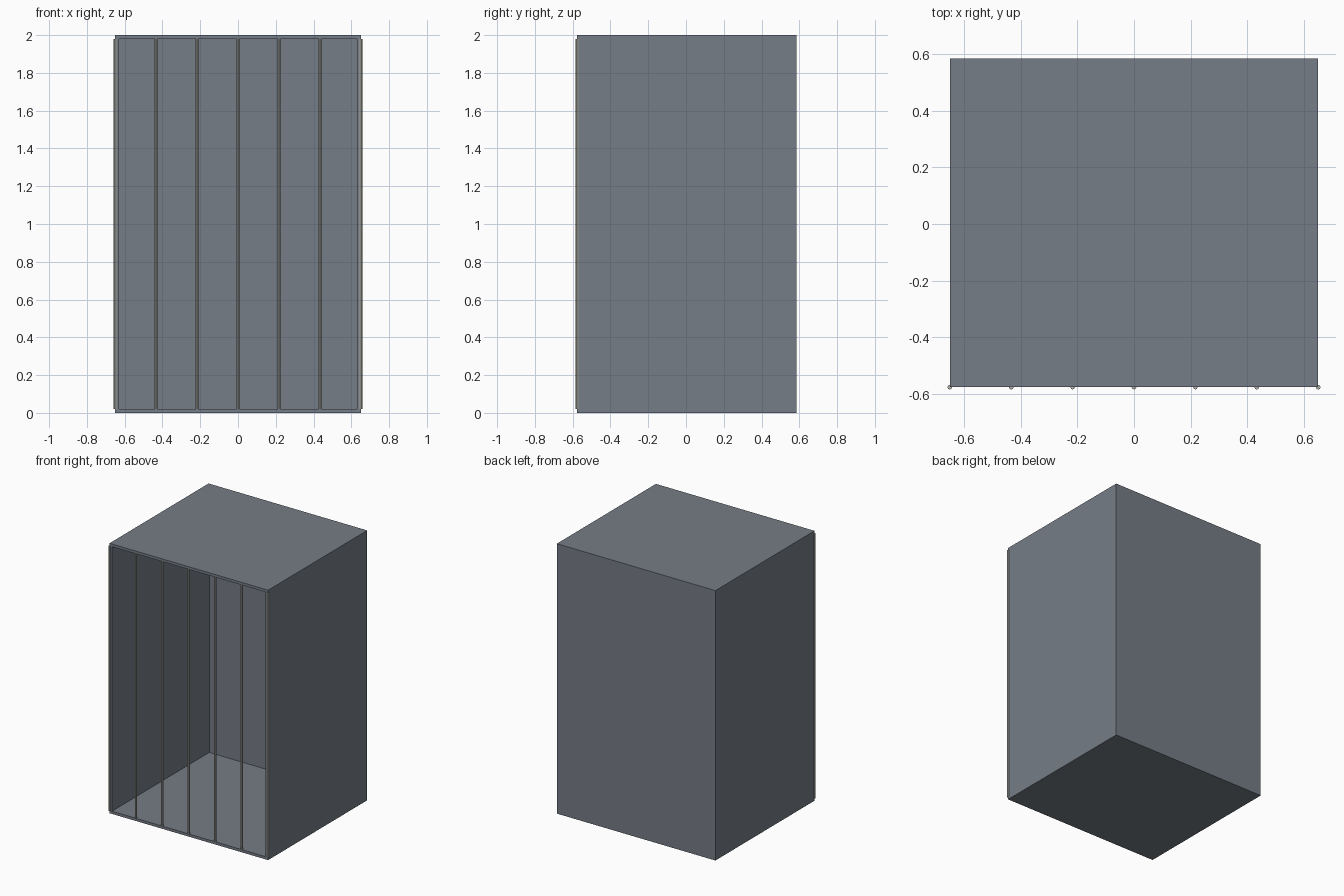
import bpy
import bmesh

if "Cube" in bpy.data.objects:
    bpy.data.objects.remove(bpy.data.objects["Cube"])

W, H = 1.30, 2.0             # outer width and height
Y_FRONT, Y_BACK = -0.576, 0.584
WALL = 0.02
BAR_R, BAR_COUNT = 0.008, 7


def material(name, rgb):
    m = bpy.data.materials.new(name)
    m.diffuse_color = (*rgb, 1.0)
    m.use_nodes = True
    m.node_tree.nodes["Principled BSDF"].inputs["Base Color"].default_value = m.diffuse_color
    return m


slate = material("slate grey", (0.18, 0.205, 0.24))
steel = material("light steel", (0.44, 0.44, 0.40))

# Open-fronted cage shell: a box whose front face is inset and pushed inward
bm = bmesh.new()
bmesh.ops.create_cube(bm, size=1.0)
for v in bm.verts:
    v.co.x *= W
    v.co.y = Y_FRONT if v.co.y < 0 else Y_BACK
    v.co.z = (v.co.z + 0.5) * H
bm.normal_update()
front = min(bm.faces, key=lambda f: f.calc_center_median().y)
bmesh.ops.inset_region(bm, faces=[front], thickness=WALL, use_even_offset=True)
ext = bmesh.ops.extrude_discrete_faces(bm, faces=[front])
for v in ext["faces"][0].verts:
    v.co.y = Y_BACK - WALL
bmesh.ops.recalc_face_normals(bm, faces=bm.faces)
mesh = bpy.data.meshes.new("cage_shell")
bm.to_mesh(mesh)
bm.free()
mesh.materials.append(slate)
bpy.context.collection.objects.link(bpy.data.objects.new("cage_shell", mesh))

# Evenly spaced vertical bars across the open front
for i in range(BAR_COUNT):
    x = -W / 2 + W * i / (BAR_COUNT - 1)
    bpy.ops.mesh.primitive_cylinder_add(
        vertices=8, radius=BAR_R, depth=H - 2 * WALL,
        location=(x, Y_FRONT, H / 2))
    bar = bpy.context.object
    bar.name = f"front_bar_{i + 1}"
    bar.data.materials.append(steel)
